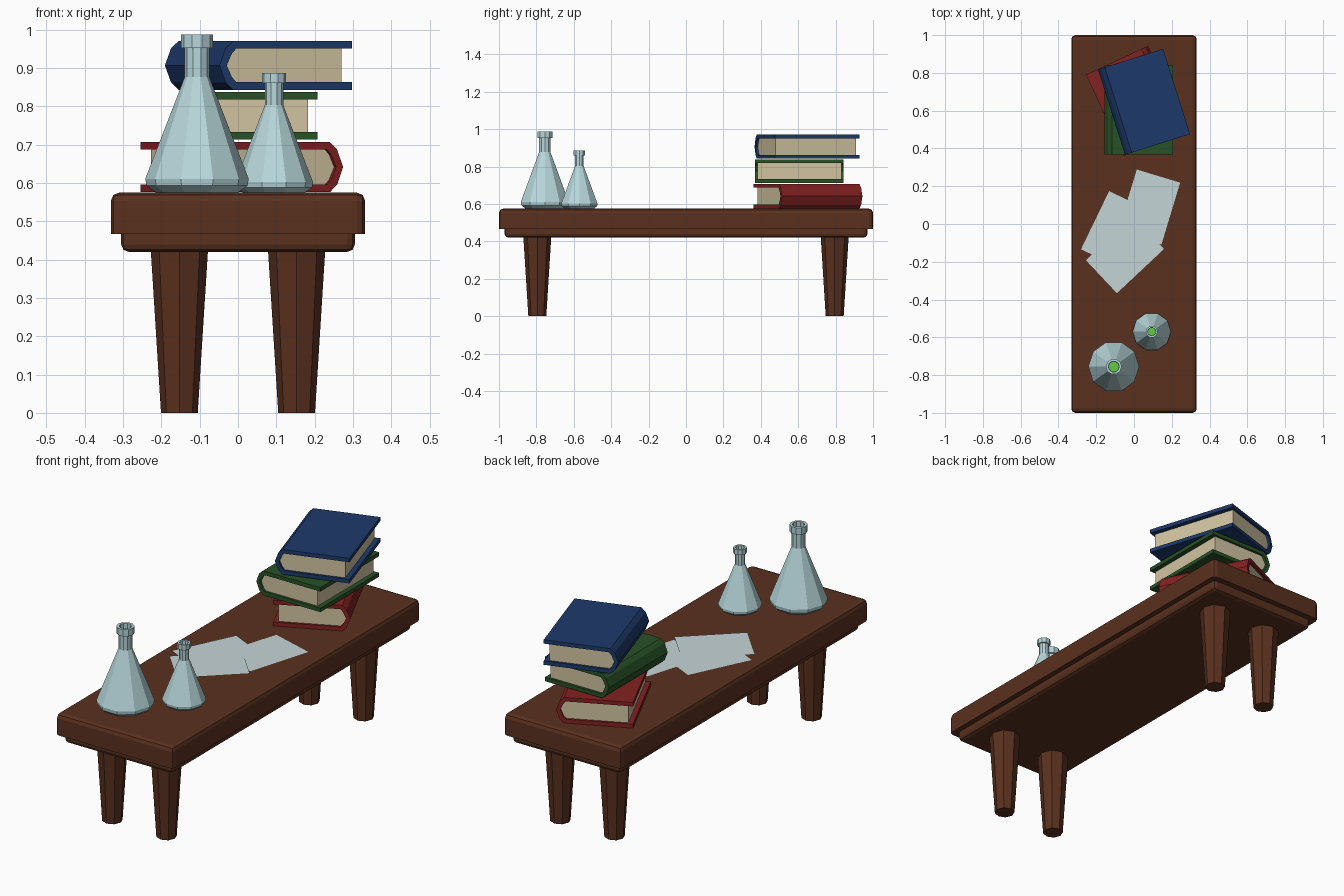
import bpy, bmesh, math
from mathutils import Matrix

if "Cube" in bpy.data.objects:
    bpy.data.objects.remove(bpy.data.objects["Cube"])


def mat(name, r, g, b):
    m = bpy.data.materials.new(name)
    m.diffuse_color = [(c / 255) ** 2.2 for c in (r, g, b)] + [1]
    m.use_nodes = True
    m.node_tree.nodes["Principled BSDF"].inputs["Base Color"].default_value = m.diffuse_color
    return m


WOOD = mat("wood", 90, 52, 36)
PAGES = mat("pages", 208, 194, 160)
GLASS = mat("glass", 182, 214, 218)
PAPER = mat("paper", 196, 212, 214)
LIQUID = mat("liquid", 100, 200, 70)


def finish(bm, name, material, matrix=Matrix()):
    bmesh.ops.recalc_face_normals(bm, faces=bm.faces)
    me = bpy.data.meshes.new(name)
    bm.to_mesh(me)
    bm.free()
    ob = bpy.data.objects.new(name, me)
    ob.matrix_world = matrix
    me.materials.append(material)
    bpy.context.collection.objects.link(ob)
    return ob


def slab(name, sx, sy, z0, z1, bevel, sharp_z):
    """Box bevelled on every edge except those lying on the sharp_z plane."""
    bm = bmesh.new()
    bmesh.ops.create_cube(bm, size=1)
    for v in bm.verts:
        v.co = (v.co.x * sx, v.co.y * sy, z1 if v.co.z > 0 else z0)
    edges = [e for e in bm.edges
             if any(abs(v.co.z - sharp_z) > 1e-4 for v in e.verts)]
    bmesh.ops.bevel(bm, geom=edges, offset=bevel, segments=2, profile=0.5,
                    affect='EDGES')
    finish(bm, name, WOOD)


def extrude_profile(name, pts, y0, y1, material, matrix):
    """Extrude an xz outline along y."""
    bm = bmesh.new()
    face = bm.faces.new([bm.verts.new((x, y0, z)) for x, z in pts])
    new = bmesh.ops.extrude_face_region(bm, geom=[face])["geom"]
    for v in new:
        if isinstance(v, bmesh.types.BMVert):
            v.co.y = y1
    finish(bm, name, material, matrix)


def lathe(name, profile, material, matrix, sides=10):
    """Revolve (radius, z) points; radius 0 closes the surface."""
    bm = bmesh.new()
    rings = []
    for r, z in profile:
        n = sides if r > 0 else 1
        rings.append([bm.verts.new((r * math.cos(2 * math.pi * i / sides),
                                    r * math.sin(2 * math.pi * i / sides), z))
                      for i in range(n)])
    for a, b in zip(rings, rings[1:]):
        for i in range(sides):
            j = (i + 1) % sides
            quad = [a[i % len(a)], a[j % len(a)], b[j % len(b)], b[i % len(b)]]
            bm.faces.new(list(dict.fromkeys(quad)))
    finish(bm, name, material, matrix)


# Table: top, under-frame and four tapered legs
slab("table_top", 0.664, 2.0, 0.467, 0.575, 0.022, 0.467)
slab("table_apron", 0.61, 1.94, 0.42, 0.467, 0.02, 0.467)
for sx, xn in ((-1, "left"), (1, "right")):
    for sy, yn in ((-1, "front"), (1, "back")):
        lathe(f"{yn}_{xn}_leg", [(0, 0), (0.048, 0), (0.075, 0.43), (0, 0.43)],
              WOOD, Matrix.Translation((sx * 0.153, sy * 0.795, 0)), 8)


# Books: C-shaped cover with a faceted spine on local -x, and a page block
def book(name, x, y, z0, z1, deg, material):
    w, l, t, th = 0.181, 0.237, (z1 - z0) / 2, 0.02
    m = Matrix.Translation((x, y, (z0 + z1) / 2)) @ Matrix.Rotation(math.radians(deg), 4, 'Z')
    spine = [(-w + 0.038, t), (-w + 0.017, 0.7 * t), (-w, 0),
             (-w + 0.017, -0.7 * t), (-w + 0.038, -t)]
    s = (t - th) / t
    inner = [(-w + 0.046, t - th), (-w + 0.034, 0.7 * t * s), (-w + 0.02, 0),
             (-w + 0.034, -0.7 * t * s), (-w + 0.046, -t + th)]
    cover = [(w, t)] + spine + [(w, -t), (w, -t + th)] + inner[::-1] + [(w, t - th)]
    extrude_profile(name + "_cover", cover, -l, l, material, m)
    block = [(w - 0.024, t - th)] + inner + [(w - 0.024, -t + th)]
    extrude_profile(name + "_pages", block, -l + 0.012, l - 0.012, PAGES, m)


book("red_book", 0.01, 0.652, 0.576, 0.707, 205, mat("red_cloth", 132, 38, 38))
book("green_book", 0.026, 0.606, 0.713, 0.838, 0, mat("green_cloth", 44, 82, 42))
book("blue_book", 0.053, 0.647, 0.843, 0.971, 17.5, mat("blue_cloth", 34, 60, 106))

# Loose paper sheets
for i, (x, y, deg) in enumerate(((0.08, 0.09, -16.8), (-0.098, -0.032, -25.8),
                                 (-0.048, -0.162, -46.8))):
    bm = bmesh.new()
    bmesh.ops.create_grid(bm, x_segments=1, y_segments=1, size=0.5)
    bmesh.ops.scale(bm, vec=(0.24, 0.342, 1), verts=bm.verts)
    finish(bm, f"paper_sheet_{i + 1}", PAPER,
           Matrix.Translation((x, y, 0.577 + 0.0015 * i))
           @ Matrix.Rotation(math.radians(deg), 4, 'Z'))

# Conical flasks with open necks and liquid inside
FLASK = [(0, 0), (0.107, 0), (0.132, 0.018), (0.135, 0.036), (0.032, 0.302),
         (0.032, 0.378), (0.042, 0.378), (0.042, 0.413), (0.029, 0.413), (0.027, 0.302)]
FILL = [(0, 0.008), (0.104, 0.008), (0.129, 0.036), (0.077, 0.17), (0, 0.17)]
for name, x, y, s in (("large_flask", -0.107, -0.755, 1), ("small_flask", 0.094, -0.57, 0.755)):
    m = Matrix.Translation((x, y, 0.575)) @ Matrix.Scale(s, 4)
    lathe(name, FLASK, GLASS, m)
    lathe(name + "_liquid", FILL, LIQUID, m)
